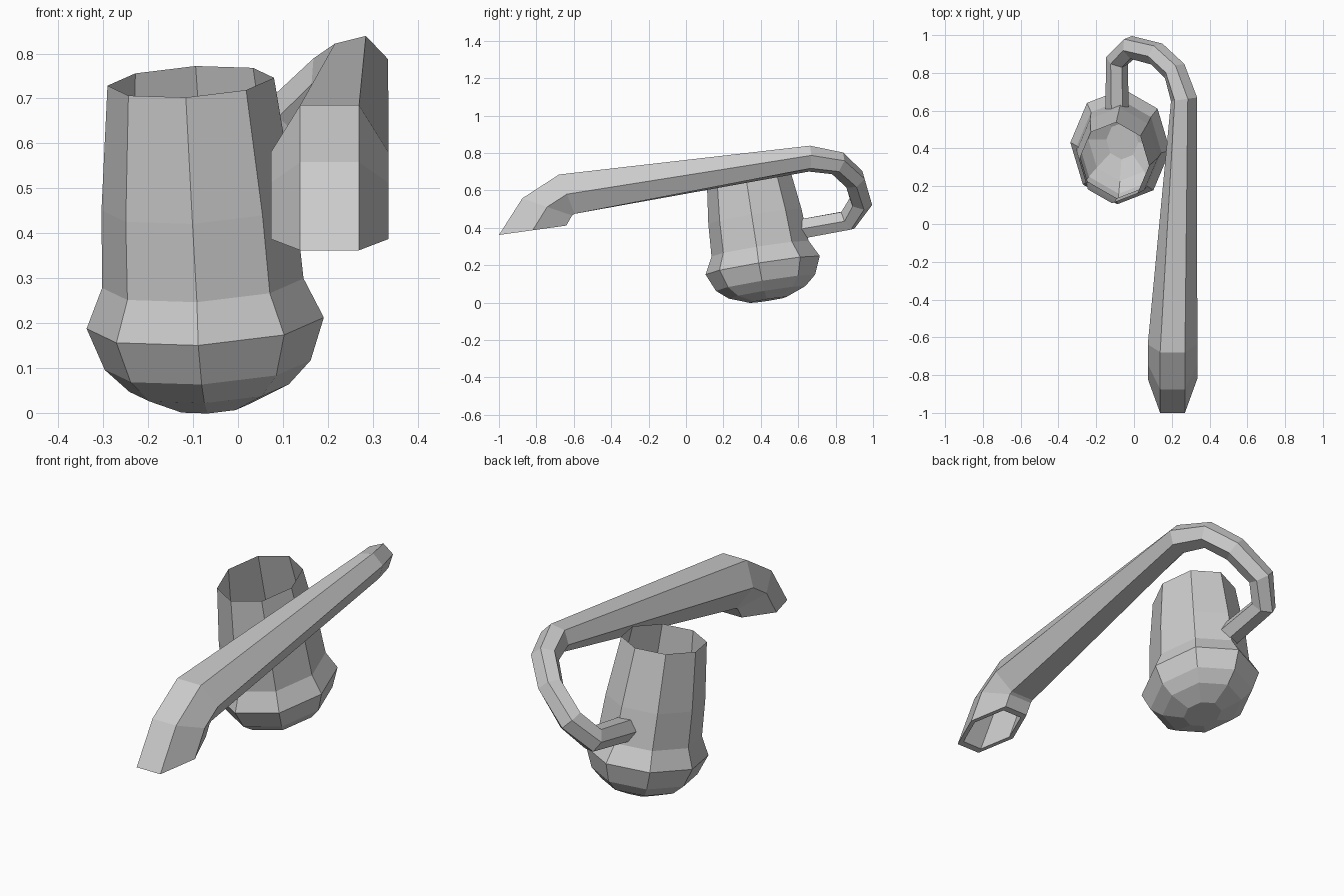
import bpy
from math import sin, cos, pi, radians
from mathutils import Vector as V

if "Cube" in bpy.data.objects:
    bpy.data.objects.remove(bpy.data.objects["Cube"])


def make_object(name, rings, cap_start=False, cap_end=False):
    """Join equal-sized rings of points with flat quads."""
    n = len(rings[0])
    verts = [p for r in rings for p in r]
    faces = [(i * n + k, i * n + (k + 1) % n, (i + 1) * n + (k + 1) % n, (i + 1) * n + k)
             for i in range(len(rings) - 1) for k in range(n)]
    for use, first in ((cap_start, 0), (cap_end, len(verts) - n)):
        if use:
            ring = rings[0] if first == 0 else rings[-1]
            tip = len(verts)
            verts.append(sum(ring, V()) / n)
            for k in range(n):
                a, b = first + k, first + (k + 1) % n
                faces.append((b, a, tip) if first == 0 else (a, b, tip))
    mesh = bpy.data.meshes.new(name)
    mesh.from_pydata([tuple(v) for v in verts], [], faces)
    mesh.update()
    obj = bpy.data.objects.new(name, mesh)
    bpy.context.collection.objects.link(obj)
    return obj


def ring(center, u, v, n, turn=0.0):
    return [center + u * cos(2 * pi * k / n + turn) + v * sin(2 * pi * k / n + turn)
            for k in range(n)]


# Bowl: tilted, slightly oval, eight-sided pot with an open top
axis = V((-0.06, -0.16, 1)).normalized()
side = V((1, 0, 0.06)).normalized()
deep = axis.cross(side) * 1.17
origin = V((-0.073, 0.41, 0.2))
profile = [(-0.188, 0.085), (-0.147, 0.178), (-0.095, 0.23), (0, 0.265),
           (0.09, 0.225), (0.265, 0.216), (0.545, 0.186)]
make_object("bowl", [ring(origin + axis * s, side * r, deep * r, 8, radians(-4))
                     for s, r in profile], cap_start=True)

# Stem, wide end: hexagons given by centre, half height vector and half width
HEX = 1 / sin(pi / 3)
mouth = [(V((0.204, -0.82, 0.387)), V((0, -0.18, -0.025))),
         (V((0.204, -0.742, 0.512)), V((0, -0.133, 0.046))),
         (V((0.204, -0.637, 0.58)), V((0, -0.042, 0.105)))]


def mouth_ring(i, scale):
    c, v = mouth[i]
    return ring(c, V((0.131 * scale, 0, 0)), v * HEX * scale, 6)


# Hollow inside of the wide end, then its outer skin
rings = [mouth_ring(i, 0.83) for i in (2, 1, 0)] + [mouth_ring(i, 1) for i in (0, 1, 2)]

# Stem, thin end: path hooking round and into the back of the bowl
path = [(V((0.265, 0.66, 0.77)), 0.072), (V((0.215, 0.81, 0.745)), 0.065),
        (V((0.12, 0.90, 0.66)), 0.063), (V((-0.015, 0.935, 0.54)), 0.063),
        (V((-0.09, 0.865, 0.44)), 0.062), (V((-0.09, 0.61, 0.393)), 0.06)]
up = V((-0.25, 0, 1))
points = [mouth[2][0]] + [p for p, r in path]
for i, (c, r) in enumerate(path):
    t = (c - points[i]).normalized()
    if i + 1 < len(path):
        t = (t + (path[i + 1][0] - c).normalized()).normalized()
    up = (up - t * up.dot(t)).normalized()
    rings.append(ring(c, t.cross(up) * r, up * r, 6))
make_object("stem", rings, cap_start=True, cap_end=True)
